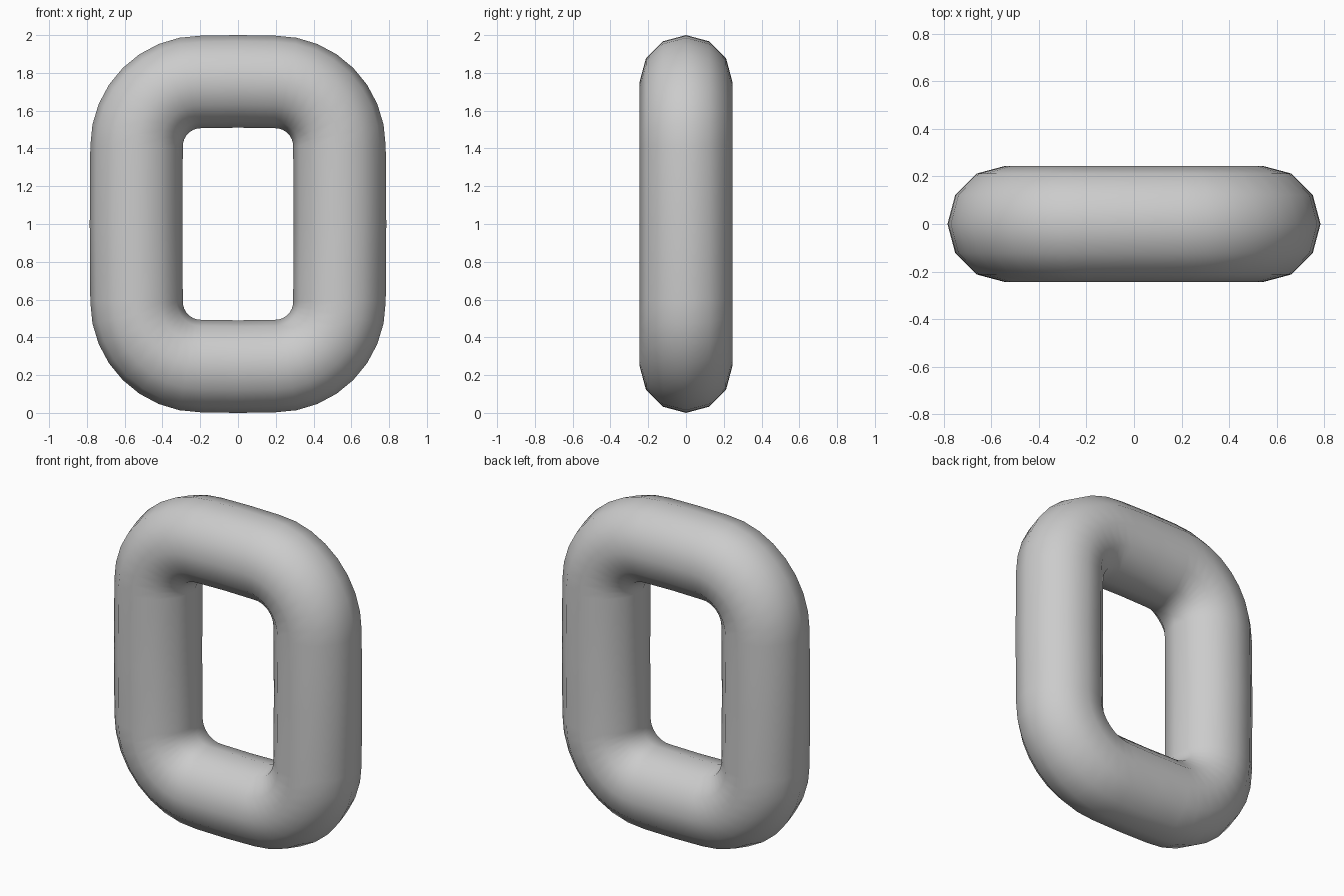
import bpy, bmesh
from math import sin, cos, pi

if "Cube" in bpy.data.objects:
    bpy.data.objects.remove(bpy.data.objects["Cube"])

TUBE, SIDES, ARC = 0.245, 12, 8       # tube radius, cross-section sides, steps per corner
R = 0.34                              # corner radius of the centre line
HX, HZ, BULGE = 0.537, 0.752, 0.003   # half sizes of the centre line, slight mid-side bulge

# Centre line: four rounded corners, each followed by a mid-side point
path = []
for q, (sx, sz) in enumerate([(1, 1), (-1, 1), (-1, -1), (1, -1)]):
    for i in range(ARC + 1):
        a = (q + i / ARC) * pi / 2
        path.append((sx * (HX - R) + R * cos(a), sz * (HZ - R) + R * sin(a), a))
    a = (q + 1) * pi / 2
    path.append(((HX + BULGE) * cos(a), (HZ + BULGE) * sin(a), a))

# Sweep the round section along the closed path
bm = bmesh.new()
rings = []
for x, z, a in path:
    ring = []
    for k in range(SIDES):
        t = 2 * pi * k / SIDES
        out = TUBE * cos(t)
        ring.append(bm.verts.new((x + out * cos(a), TUBE * sin(t), 1 + z + out * sin(a))))
    rings.append(ring)
for r0, r1 in zip(rings, rings[1:] + rings[:1]):
    for k in range(SIDES):
        n = (k + 1) % SIDES
        bm.faces.new((r0[k], r0[n], r1[n], r1[k])).smooth = True
bmesh.ops.recalc_face_normals(bm, faces=bm.faces)

mesh = bpy.data.meshes.new("chain_link")
bm.to_mesh(mesh)
bm.free()
bpy.context.collection.objects.link(bpy.data.objects.new("chain_link", mesh))
